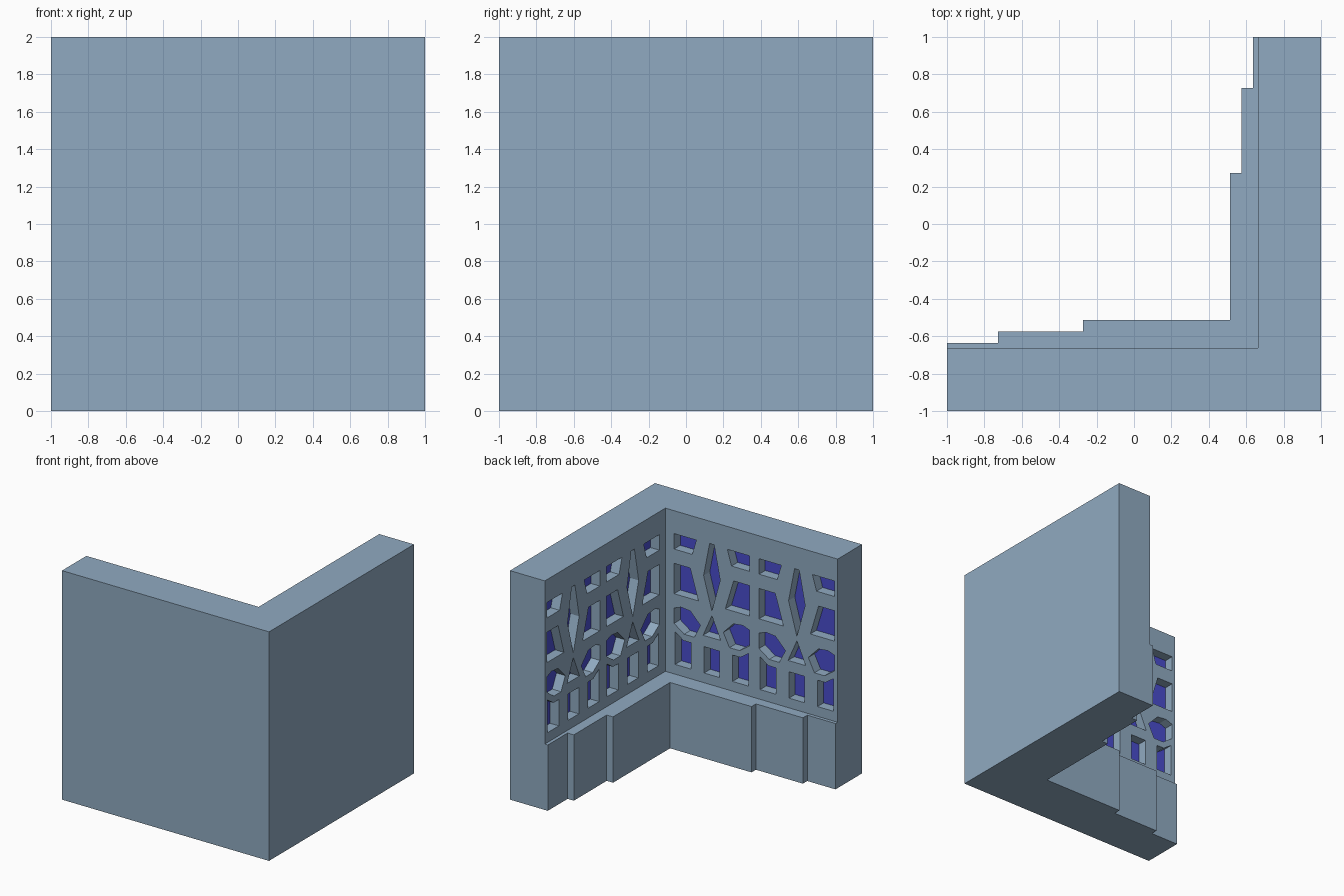
import bpy, bmesh
from mathutils import Vector

if "Cube" in bpy.data.objects:
    bpy.data.objects.remove(bpy.data.objects["Cube"])

INNER = 0.664      # inner wall plane
DEPTH = 0.085      # depth of the lattice recesses
BASE_H = 0.575     # height of the stepped plinth


def material(name, rgb):
    m = bpy.data.materials.new(name)
    m.diffuse_color = (*rgb, 1)
    m.use_nodes = True
    m.node_tree.nodes["Principled BSDF"].inputs["Base Color"].default_value = m.diffuse_color
    return m


stone = material("blue grey stone", (0.279, 0.402, 0.533))
glass = material("deep blue glass", (0.067, 0.074, 0.61))


def finish(bm, name):
    bmesh.ops.remove_doubles(bm, verts=bm.verts, dist=1e-4)
    bmesh.ops.recalc_face_normals(bm, faces=bm.faces)
    me = bpy.data.meshes.new(name)
    bm.to_mesh(me)
    bm.free()
    me.materials.append(stone)
    me.materials.append(glass)
    ob = bpy.data.objects.new(name, me)
    bpy.context.collection.objects.link(ob)
    return ob


# Window outlines for half a motif: (distance from motif centre, height)
SIDE = [
    [(.365, 1.80), (.15, 1.80), (.19, 1.665), (.365, 1.665)],
    [(.365, 1.54), (.21, 1.54), (.13, 1.275), (.365, 1.275)],
    [(.365, 1.15), (.30, 1.175), (.208, 1.165), (.111, 1.065),
     (.17, .947), (.267, .947), (.365, 1.016)],
    [(.355, .945), (.275, .89), (.20, .89), (.20, .66), (.355, .66)],
]
# Windows on the motif's centre line
MIDDLE = [
    [(-.022, 1.805), (.022, 1.805), (.08, 1.51), (0, 1.22), (-.08, 1.51)],
    [(0, 1.18), (.085, .987), (-.085, .987)],
    [(-.075, .89), (.075, .89), (.075, .66), (-.075, .66)],
]
CENTRES = (0.215, -0.606)


def windows():
    for c in CENTRES:
        for poly in MIDDLE:
            yield [(c + u, z) for u, z in poly]
        for s in (-1, 1):
            for poly in SIDE:
                yield [(c + s * u, z) for u, z in poly]


def front(x, y, z):
    return Vector((x, y, z))


def side(x, y, z):        # mirrored over the corner diagonal
    return Vector((-y, -x, z))


def ring(bm, pts):
    vs = [bm.verts.new(p) for p in pts]
    return vs, [bm.edges.new((vs[i], vs[(i + 1) % len(vs)])) for i in range(len(vs))]


def facade(bm, place):
    # pierced wall face, recess sides and blue panes
    rect = [(-1, 0), (INNER, 0), (INNER, 2), (-1, 2)]
    edges = ring(bm, [place(x, -INNER, z) for x, z in rect])[1]
    for poly in windows():
        vs, es = ring(bm, [place(x, -INNER, z) for x, z in poly])
        edges += es
        back = [bm.verts.new(place(x, -INNER - DEPTH, z)) for x, z in poly]
        for i in range(len(vs)):
            j = (i + 1) % len(vs)
            bm.faces.new((vs[i], vs[j], back[j], back[i]))
        bm.faces.new(back).material_index = 1
    bmesh.ops.triangle_fill(bm, edges=edges, use_beauty=True,
                            normal=place(0, 1, 0))


def prism(bm, outline, h, skip=()):
    n = len(outline)
    lo = [bm.verts.new((x, y, 0)) for x, y in outline]
    hi = [bm.verts.new((x, y, h)) for x, y in outline]
    bm.faces.new(lo[::-1])
    bm.faces.new(hi)
    for i in range(n):
        if i not in skip:
            j = (i + 1) % n
            bm.faces.new((lo[i], lo[j], hi[j], hi[i]))


# Corner wall: L-shaped shell whose two inner faces are the lattice facades
bm = bmesh.new()
prism(bm, [(-1, -1), (1, -1), (1, 1), (INNER, 1), (INNER, -INNER), (-1, -INNER)],
      2, skip=(3, 4))
facade(bm, front)
facade(bm, side)
finish(bm, "corner_lattice_wall")

# Stepped plinth along the inside foot of both walls
steps = [(-1, -.635), (-.727, -.635), (-.727, -.575), (-.273, -.575),
         (-.273, -.514), (.514, -.514)]
mirrored = [(-y, -x) for x, y in steps[-2::-1]]
bm = bmesh.new()
prism(bm, [(INNER, 1), (INNER, -INNER), (-1, -INNER)][::-1] +
      mirrored[::-1] + steps[::-1], BASE_H)
finish(bm, "stepped_plinth")
